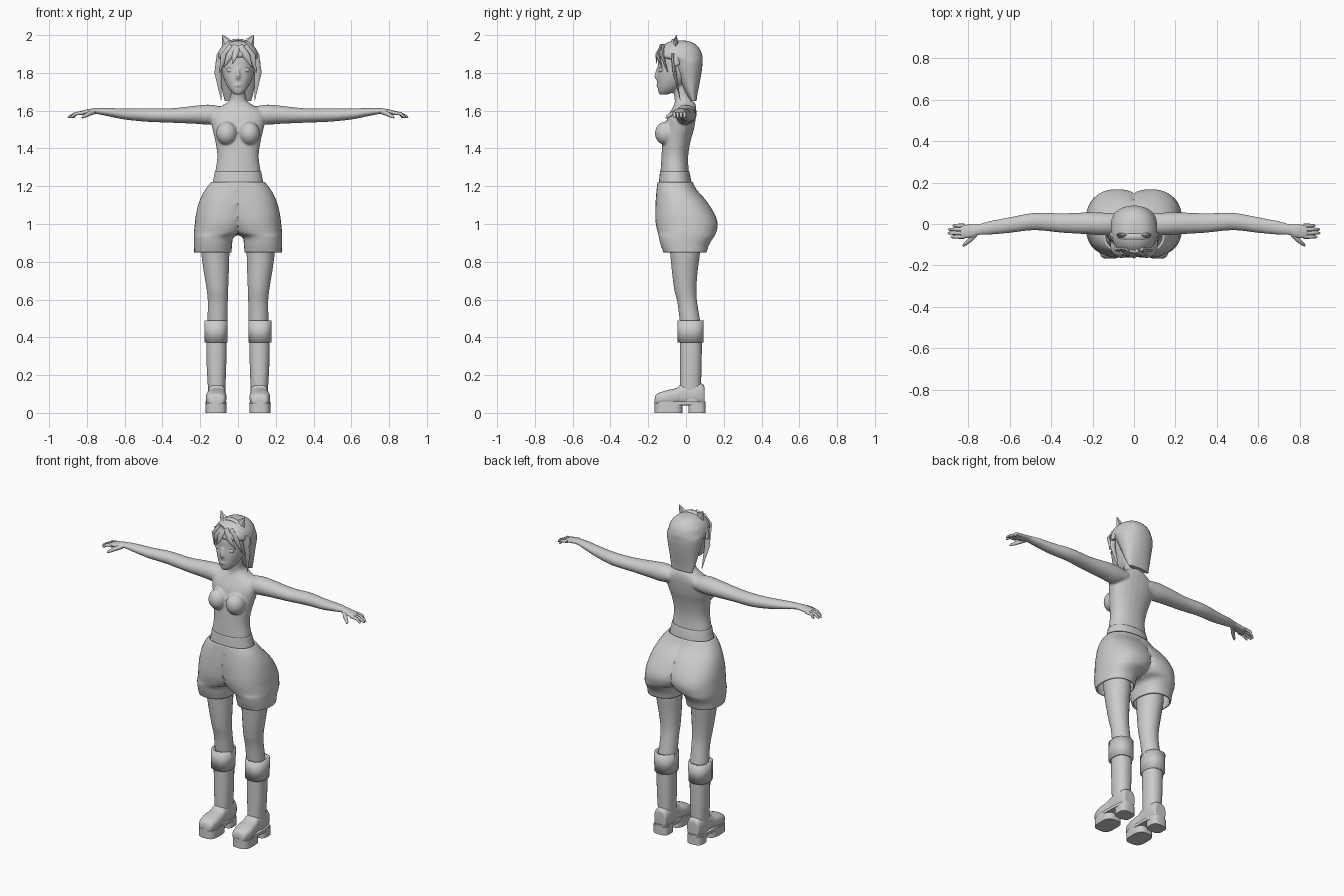
import bpy, bmesh, math
from mathutils import Vector, Matrix

if "Cube" in bpy.data.objects:
    bpy.data.objects.remove(bpy.data.objects["Cube"])

grey = bpy.data.materials.new("plain_grey")
grey.use_nodes = True
COLOUR = (0.6, 0.6, 0.6, 1)
grey.diffuse_color = COLOUR
grey.node_tree.nodes["Principled BSDF"].inputs["Base Color"].default_value = COLOUR

ORDER = {"z": lambda t, u, v: (u, v, t),
         "x": lambda t, u, v: (t, u, v),
         "y": lambda t, u, v: (u, t, v)}


def refine(rings, steps):
    """Smooth interpolation between the given sections."""
    out = []
    last = len(rings) - 1
    for i in range(last):
        a, b, c, d = (Vector(rings[max(0, min(last, i + k))]) for k in (-1, 0, 1, 2))
        for j in range(steps):
            f = j / steps
            m, n = (c - a) / 2, (d - b) / 2
            out.append(b + f * m + f * f * (3 * (c - b) - 2 * m - n)
                       + f ** 3 * (2 * (b - c) + m + n))
    return out + [Vector(rings[-1])]


def skin(bm, loops, caps=True):
    loops = [[bm.verts.new(p) for p in loop] for loop in loops]
    n = len(loops[0])
    for a, b in zip(loops, loops[1:]):
        for i in range(n):
            bm.faces.new((a[i], a[(i + 1) % n], b[(i + 1) % n], b[i]))
    if caps:
        bm.faces.new(loops[0])
        bm.faces.new(loops[-1])


def loft(bm, rings, axis="z", sides=24, steps=4, power=2, caps=True, side=1, clamp=False):
    """Section = position, centre and radius across, low and high bound."""
    loops = []
    for t, cu, ru, v0, v1 in refine(rings, steps):
        loop = []
        for i in range(sides):
            a = math.tau * (i + 0.5) / sides
            c, s = math.cos(a), math.sin(a)
            u = cu + ru * math.copysign(abs(c) ** (2 / power), c)
            v = (v0 + v1) / 2 + (v1 - v0) / 2 * math.copysign(abs(s) ** (2 / power), s)
            x, y, z = ORDER[axis](t, max(u, 0) if clamp else u, v)
            loop.append((x * side, y, z))
        loops.append(loop)
    skin(bm, loops, caps)


def tube(bm, points, radii, flat=1, sides=8, side=1):
    """Tapered tube along a path, flattened towards y by flat."""
    path = [Vector(p) for p in points]
    loops = []
    for i, p in enumerate(path):
        way = (path[min(i + 1, len(path) - 1)] - path[max(i - 1, 0)]).normalized()
        u = way.cross(Vector((0, 1, 0))).normalized()
        v = way.cross(u)
        ring = [p + radii[i] * (math.cos(k * math.tau / sides) * u
                                + flat * math.sin(k * math.tau / sides) * v) for k in range(sides)]
        loops.append([(q.x * side, q.y, q.z) for q in ring])
    skin(bm, loops)


def ball(bm, place, size):
    m = Matrix.Translation(place) @ Matrix.Diagonal((*size, 1))
    bmesh.ops.create_uvsphere(bm, u_segments=20, v_segments=12, radius=1, matrix=m)


def finish(name, bm, mirror=False, thick=0, angle=40):
    bmesh.ops.recalc_face_normals(bm, faces=bm.faces)
    mesh = bpy.data.meshes.new(name)
    bm.to_mesh(mesh)
    bm.free()
    ob = bpy.data.objects.new(name, mesh)
    bpy.context.collection.objects.link(ob)
    mesh.materials.append(grey)
    if mirror:
        ob.modifiers.new("mirror", "MIRROR")
    if thick:
        ob.modifiers.new("cloth", "SOLIDIFY").thickness = thick
    bpy.ops.object.select_all(action="DESELECT")
    bpy.context.view_layer.objects.active = ob
    ob.select_set(True)
    bpy.ops.object.shade_smooth_by_angle(angle=math.radians(angle))
    return ob


# Body: torso, neck, head, bust and arms fused into one skin
bm = bmesh.new()
loft(bm, [(1.2, 0, .132, -.14, .027), (1.28, 0, .12, -.135, .015), (1.36, 0, .11, -.13, .012),
          (1.44, 0, .121, -.125, .025), (1.5, 0, .135, -.115, .042), (1.56, 0, .145, -.1, .052),
          (1.6, 0, .13, -.08, .055), (1.635, 0, .07, -.062, .05), (1.66, 0, .044, -.06, .03),
          (1.7, 0, .038, -.065, .012), (1.76, 0, .038, -.07, .01)], power=2.2)
loft(bm, [(1.685, 0, .018, -.138, -.1), (1.7, 0, .036, -.147, -.06), (1.73, 0, .058, -.151, -.02),
          (1.78, 0, .079, -.153, .03), (1.83, 0, .088, -.149, .05), (1.88, 0, .092, -.146, .06),
          (1.93, 0, .08, -.12, .05), (1.955, 0, .04, -.08, .02)], power=2.2)
tube(bm, [(0, -.148, 1.825), (0, -.158, 1.78), (0, -.147, 1.762)], (.008, .012, .009))
ball(bm, (0, -.149, 1.735), (.02, .008, .009))
for s in (1, -1):
    ball(bm, (s * .06, -.107, 1.48), (.056, .058, .062))
    loft(bm, [(.08, 0, .05, 1.54, 1.62), (.15, 0, .055, 1.526, 1.632), (.22, .003, .053, 1.53, 1.627),
              (.35, .005, .047, 1.536, 1.613), (.48, .012, .042, 1.541, 1.613),
              (.6, -.005, .038, 1.553, 1.612), (.7, -.019, .033, 1.573, 1.615),
              (.75, -.027, .027, 1.582, 1.614), (.79, -.034, .034, 1.581, 1.609),
              (.84, -.036, .034, 1.576, 1.597)], axis="x", side=s)
body = finish("body", bm, angle=180)
remesh = body.modifiers.new("fuse", "REMESH")
remesh.mode, remesh.voxel_size, remesh.use_smooth_shade = "VOXEL", .006, True
soften = body.modifiers.new("soften", "SMOOTH")
soften.factor, soften.iterations = .5, 6

# Fingers and thumbs
bm = bmesh.new()
for i, reach in enumerate((.885, .9, .898, .875)):
    y = -.062 + .018 * i
    tube(bm, [(.82, y, 1.588), (.86, y, 1.584), (reach - .006, y, 1.568), (reach, y, 1.562)],
         (.01, .009, .007, .003))
tube(bm, [(.765, -.045, 1.594), (.79, -.075, 1.583), (.82, -.1, 1.567), (.826, -.107, 1.562)],
     (.014, .012, .008, .003))
finish("fingers", bm, mirror=True, angle=60)

# Eyes
bm = bmesh.new()
ball(bm, (.04, -.131, 1.815), (.021, .012, .014))
finish("eyes", bm, mirror=True)

# Hair: rounded cap narrowing into a nape-length fall
bm = bmesh.new()
loft(bm, [(1.65, 0, .07, .025, .055), (1.7, 0, .083, -.005, .063), (1.76, 0, .094, -.035, .075),
          (1.82, 0, .106, -.065, .085), (1.86, 0, .111, -.09, .088), (1.885, 0, .111, -.15, .088),
          (1.92, 0, .1, -.142, .077), (1.95, 0, .075, -.115, .052), (1.966, 0, .045, -.085, .02),
          (1.972, 0, .012, -.05, -.015)], sides=32, power=2.2)
finish("hair", bm, angle=60)

# Fringe and side locks
bm = bmesh.new()
LOCKS = [[(.005, -.13, 1.94), (.045, -.148, 1.89), (.075, -.128, 1.83)],
         [(.03, -.12, 1.94), (.075, -.125, 1.89), (.097, -.095, 1.8)],
         [(.09, -.07, 1.9), (.106, -.06, 1.8), (.088, -.03, 1.655)]]
for s in (1, -1):
    for path in LOCKS:
        tube(bm, path, (.022, .019, .002), flat=.5, side=s)
tube(bm, [(.0, -.13, 1.94), (-.015, -.155, 1.895), (-.03, -.156, 1.85)], (.018, .016, .002), flat=.5)
finish("fringe_locks", bm, angle=60)

# Headband arching over the crown
bm = bmesh.new()
arc = [math.pi * k / 24 for k in range(25)]
tube(bm, [(.111 * math.cos(a), -.05 - .012 * math.sin(a), 1.84 + .133 * math.sin(a)) for a in arc],
     [.008] * 25, flat=2)
finish("headband", bm, angle=60)

# Pointed ears on the headband
bm = bmesh.new()
tube(bm, [(.05, -.056, 1.94), (.066, -.054, 1.972), (.083, -.05, 2)], (.036, .021, .002), flat=.5, sides=6)
finish("ears", bm, mirror=True, angle=30)

# Waistband
bm = bmesh.new()
loft(bm, [(1.2, 0, .138, -.146, .032), (1.24, 0, .13, -.142, .026), (1.278, 0, .123, -.138, .018)],
     sides=32, power=2.2, caps=False)
finish("waistband", bm, thick=.004)

# Shorts: one half trimmed at the centre, then mirrored
bm = bmesh.new()
loft(bm, [(1.222, 0, .143, -.151, .036), (1.18, .02, .155, -.156, .058), (1.12, .042, .163, -.161, .11),
          (1.05, .065, .158, -.163, .153), (1, .08, .149, -.16, .168), (.955, .1, .134, -.15, .16),
          (.93, .128, .106, -.144, .147), (.89, .132, .101, -.134, .122), (.85, .133, .099, -.12, .11)],
     sides=40, power=2.3, caps=False, clamp=True)
bmesh.ops.delete(bm, geom=[f for f in bm.faces if all(v.co.x < .0001 for v in f.verts)], context="FACES")
bmesh.ops.remove_doubles(bm, verts=bm.verts, dist=.0005)
finish("shorts", bm, mirror=True, thick=.01, angle=50)

# Legs
bm = bmesh.new()
loft(bm, [(.98, .12, .08, -.1, .08), (.85, .12, .075, -.085, .075), (.75, .115, .067, -.075, .062),
          (.65, .109, .057, -.062, .055), (.58, .107, .053, -.045, .06), (.46, .109, .054, -.03, .08)])
finish("legs", bm, mirror=True)

# Boot shafts and folded cuffs
bm = bmesh.new()
loft(bm, [(.42, .114, .055, -.033, .085), (.25, .114, .052, -.033, .083), (.12, .113, .046, -.033, .08),
          (.06, .113, .046, -.03, .09)], power=2.3)
finish("boot_shafts", bm, mirror=True)
bm = bmesh.new()
loft(bm, [(.372, .117, .062, -.046, .094), (.49, .117, .062, -.047, .096)],
     sides=12, steps=1, power=2.5, caps=False)
finish("boot_cuffs", bm, mirror=True, thick=.012, angle=25)

# Boot feet
bm = bmesh.new()
loft(bm, [(-.166, .115, .028, .045, .075), (-.155, .115, .045, .04, .1), (-.11, .116, .055, .04, .118),
          (-.05, .114, .051, .04, .132), (-.025, .113, .047, .04, .15), (.05, .113, .047, .04, .16),
          (.092, .113, .04, .04, .15), (.098, .113, .03, .045, .12)], axis="y", power=2.6)
finish("boot_feet", bm, mirror=True)

# Soles: full welt, front tread and heel block
bm = bmesh.new()
for low, high, front, back, wide in ((.042, .06, -.168, .104, .056), (0, .05, -.166, -.018, .056),
                                     (0, .05, .012, .104, .05)):
    loft(bm, [(low, .116, wide, front, back), (high, .116, wide, front, back)],
         sides=28, steps=1, power=3.2)
finish("boot_soles", bm, mirror=True, angle=35)
